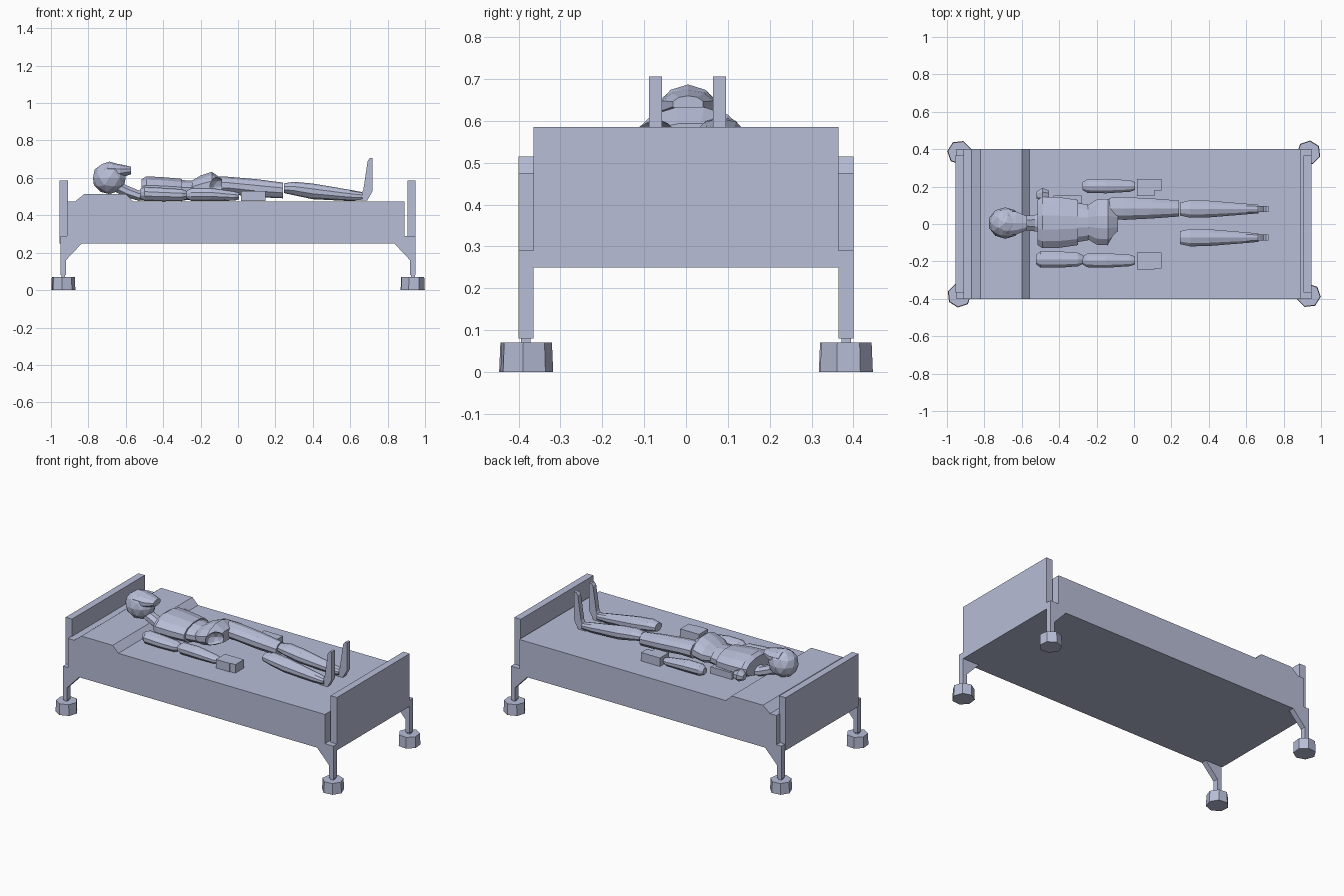
import bpy, bmesh, math
from mathutils import Vector, Matrix

cube = bpy.data.objects.get("Cube")
if cube:
    bpy.data.objects.remove(cube, do_unlink=True)

mat = bpy.data.materials.new("lavender grey")
mat.use_nodes = True
COLOR = (0.48, 0.51, 0.68, 1)
mat.diffuse_color = COLOR
mat.node_tree.nodes["Principled BSDF"].inputs["Base Color"].default_value = COLOR


def finish(name, bm):
    bmesh.ops.recalc_face_normals(bm, faces=bm.faces[:])
    mesh = bpy.data.meshes.new(name)
    bm.to_mesh(mesh)
    bm.free()
    mesh.materials.append(mat)
    obj = bpy.data.objects.new(name, mesh)
    bpy.context.collection.objects.link(obj)
    return obj


def prism(name, profile, y0, y1):
    """Extrude an (x, z) profile along y."""
    bm = bmesh.new()
    face = bm.faces.new([bm.verts.new((x, y0, z)) for x, z in profile])
    new = bmesh.ops.extrude_face_region(bm, geom=[face])["geom"]
    bmesh.ops.translate(bm, vec=(0, y1 - y0, 0),
                        verts=[v for v in new if isinstance(v, bmesh.types.BMVert)])
    return finish(name, bm)


def box(name, x0, x1, y0, y1, z0, z1):
    return prism(name, [(x0, z0), (x1, z0), (x1, z1), (x0, z1)], y0, y1)


def loft(name, sections, y=0.0, sides=10):
    """Join elliptical rings (x, z, y radius, z radius) along x."""
    bm = bmesh.new()
    rings = []
    for x, z, ry, rz in sections:
        angles = [2 * math.pi * (i + 0.5) / sides for i in range(sides)]
        rings.append([bm.verts.new((x, y + ry * math.cos(a), z + rz * math.sin(a)))
                      for a in angles])
    for a, b in zip(rings, rings[1:]):
        for i in range(sides):
            j = (i + 1) % sides
            bm.faces.new((a[i], a[j], b[j], b[i]))
    bm.faces.new(rings[0])
    bm.faces.new(rings[-1])
    return finish(name, bm)


def ball(name, center, radii):
    bm = bmesh.new()
    bmesh.ops.create_icosphere(bm, subdivisions=2, radius=1)
    bmesh.ops.transform(bm, verts=bm.verts,
                        matrix=Matrix.Translation(center) @ Matrix.Diagonal((*radii, 1)))
    return finish(name, bm)


# Mattress with a raised pillow step
prism("mattress", [(-0.915, 0.25), (-0.915, 0.475), (-0.87, 0.475), (-0.82, 0.515),
                   (-0.6, 0.515), (-0.56, 0.475), (0.89, 0.475), (0.89, 0.29),
                   (0.91, 0.29), (0.91, 0.25)], -0.4, 0.4)
box("headboard", -0.955, -0.91, -0.365, 0.365, 0.25, 0.585)
box("footboard", 0.905, 0.95, -0.365, 0.365, 0.25, 0.585)

# Braced corner legs and casters
for sx, end in ((-1, "head"), (1, "foot")):
    for sy, side in ((-1, "right"), (1, "left")):
        outline = [(0.95, 0.08), (0.95, 0.29), (0.835, 0.29), (0.835, 0.25),
                   (0.92, 0.16), (0.92, 0.08)]
        tag = f"{end}_{side}"
        prism(f"leg_{tag}", [(sx * x, z) for x, z in outline], sy * 0.365, sy * 0.4)
        box(f"pin_{tag}", sx * 0.925, sx * 0.945, sy * 0.372, sy * 0.394, 0.06, 0.09)
        bm = bmesh.new()
        bmesh.ops.create_cone(bm, cap_ends=True, segments=7, radius1=0.065,
                              radius2=0.062, depth=0.07)
        turn = math.atan2(sy, sx)
        bmesh.ops.transform(bm, verts=bm.verts, matrix=Matrix.Translation(
            (sx * 0.934, sy * 0.382, 0.035)) @ Matrix.Rotation(turn, 4, 'Z'))
        finish(f"caster_{tag}", bm)

# Head, face and neck
ball("head", (-0.688, 0.005, 0.6), (0.092, 0.084, 0.087))
loft("face", [(-0.7, 0.638, 0.068, 0.045), (-0.63, 0.636, 0.065, 0.037),
              (-0.572, 0.64, 0.038, 0.02)], 0.005)
loft("neck", [(-0.66, 0.56, 0.04, 0.035), (-0.6, 0.53, 0.04, 0.035),
              (-0.53, 0.505, 0.048, 0.03), (-0.49, 0.51, 0.05, 0.03)], 0.005, 8)

# Torso
loft("chest", [(-0.515, 0.54, 0.125, 0.055), (-0.49, 0.543, 0.142, 0.068),
               (-0.4, 0.54, 0.14, 0.066), (-0.3, 0.535, 0.125, 0.062)], 0.008, 12)
loft("abdomen", [(-0.31, 0.535, 0.11, 0.055), (-0.2, 0.535, 0.09, 0.052)], 0.008, 12)
pelvis = loft("pelvis", [(-0.25, 0.54, 0.092, 0.045), (-0.2, 0.55, 0.125, 0.065),
                         (-0.14, 0.565, 0.128, 0.07), (-0.085, 0.56, 0.1, 0.035)],
              0.01, 12)

# Hollow the empty hip socket
cutter = ball("socket_cutter", (-0.09, -0.085, 0.555), (0.07, 0.065, 0.055))
cutter.hide_render = True
cut = pelvis.modifiers.new("socket", 'BOOLEAN')
cut.operation = 'DIFFERENCE'
cut.object = cutter
bpy.context.view_layer.objects.active = pelvis
bpy.ops.object.modifier_apply(modifier="socket")
bpy.data.objects.remove(cutter, do_unlink=True)

# Single thigh
loft("left_thigh", [(-0.13, 0.56, 0.06, 0.05), (-0.05, 0.56, 0.064, 0.046),
                    (0.1, 0.545, 0.056, 0.048), (0.24, 0.533, 0.045, 0.042)], 0.083)

# Paired shins, feet, forearms and hands
for side, leg_y, arm_y, hand_y in (("left", 0.08, 0.203, 0.195),
                                   ("right", -0.073, -0.195, -0.197)):
    loft(f"{side}_shin", [(0.245, 0.545, 0.036, 0.026), (0.3, 0.543, 0.049, 0.036),
                          (0.4, 0.528, 0.047, 0.042), (0.6, 0.506, 0.03, 0.03),
                          (0.665, 0.502, 0.024, 0.022)], leg_y)
    prism(f"{side}_foot", [(0.635, 0.478), (0.67, 0.535), (0.693, 0.69), (0.705, 0.706),
                           (0.72, 0.706), (0.72, 0.53), (0.69, 0.478)],
          leg_y - 0.016, leg_y + 0.016)
    loft(f"{side}_forearm", [(-0.275, 0.51, 0.022, 0.02), (-0.25, 0.512, 0.038, 0.035),
                             (-0.15, 0.512, 0.041, 0.035), (-0.02, 0.503, 0.032, 0.025),
                             (0.005, 0.503, 0.022, 0.018)], arm_y)
    box(f"{side}_palm", 0.015, 0.11, hand_y - 0.045, hand_y + 0.045, 0.476, 0.53)
    inner = -0.025 if side == "right" else 0.0
    box(f"{side}_fingers", 0.11, 0.147, hand_y + inner - 0.015, hand_y + 0.045,
        0.476, 0.53)

# Upper arm on one side, bare shoulder joint on the other
loft("right_upper_arm", [(-0.525, 0.515, 0.025, 0.025), (-0.5, 0.515, 0.046, 0.038),
                         (-0.4, 0.511, 0.046, 0.036), (-0.3, 0.508, 0.038, 0.032),
                         (-0.27, 0.508, 0.022, 0.02)], -0.19)
loft("left_shoulder", [(-0.52, 0.52, 0.02, 0.02), (-0.49, 0.525, 0.042, 0.038),
                       (-0.455, 0.52, 0.025, 0.025)], 0.155, 8)
box("left_flank", -0.43, -0.28, 0.11, 0.152, 0.478, 0.52)
